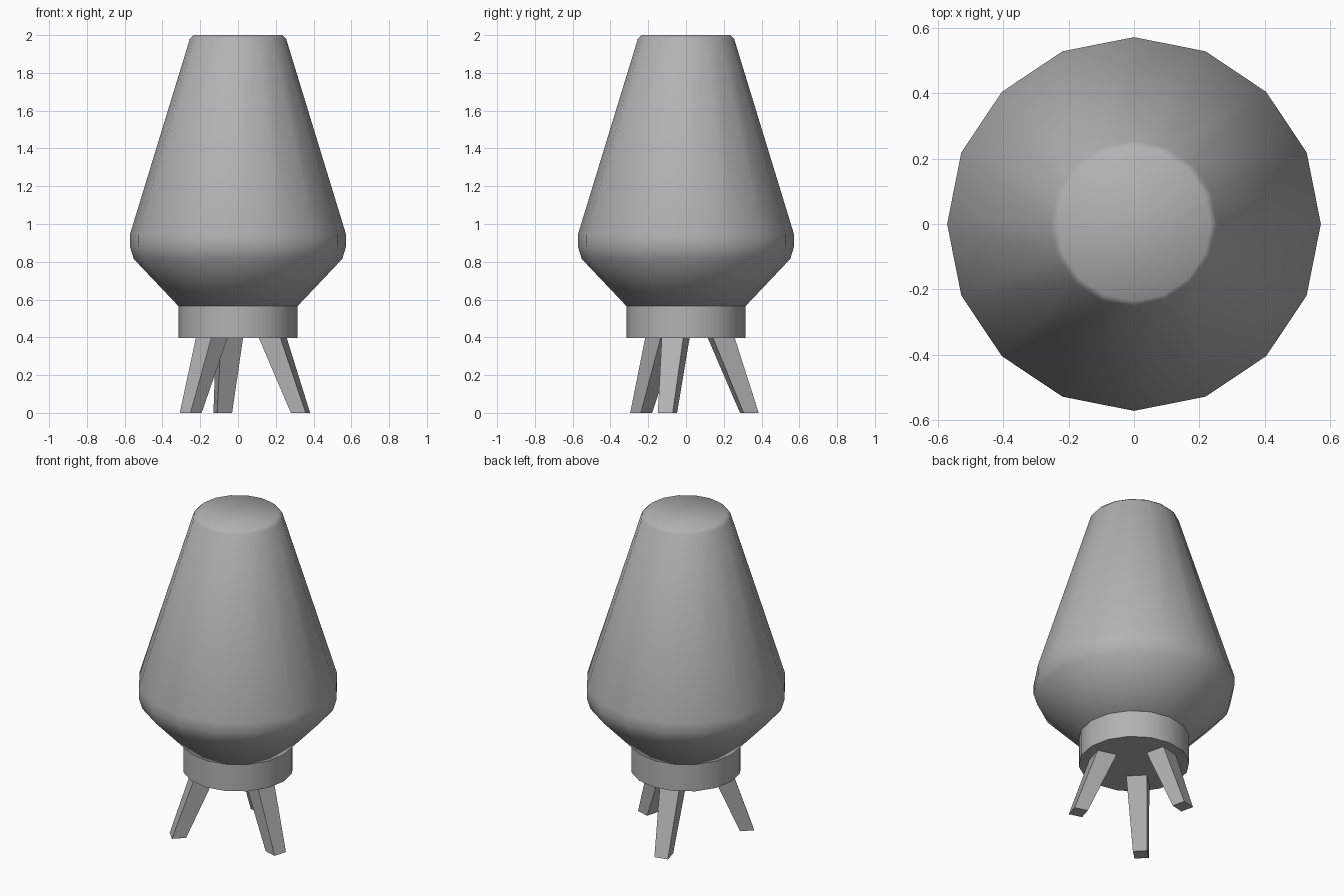
import bpy, bmesh, math
from math import cos, sin, radians

if "Cube" in bpy.data.objects:
    bpy.data.objects.remove(bpy.data.objects["Cube"])

SIDES = 16

grey = bpy.data.materials.new("dark_grey")
grey.diffuse_color = (0.45, 0.45, 0.45, 1.0)
grey.use_nodes = True
grey.node_tree.nodes["Principled BSDF"].inputs["Base Color"].default_value = grey.diffuse_color


def add_object(name, bm):
    bmesh.ops.recalc_face_normals(bm, faces=bm.faces[:])
    mesh = bpy.data.meshes.new(name)
    bm.to_mesh(mesh)
    bm.free()
    mesh.materials.append(grey)
    ob = bpy.data.objects.new(name, mesh)
    bpy.context.collection.objects.link(ob)
    return ob


def smooth(ob, angle):
    bpy.ops.object.select_all(action='DESELECT')
    ob.select_set(True)
    bpy.context.view_layer.objects.active = ob
    bpy.ops.object.shade_smooth_by_angle(angle=radians(angle))


def loft(name, rings):
    """Closed solid skinned through rings of points."""
    bm = bmesh.new()
    loops = [[bm.verts.new(p) for p in ring] for ring in rings]
    n = len(loops[0])
    for a, b in zip(loops, loops[1:]):
        for i in range(n):
            j = (i + 1) % n
            bm.faces.new((a[i], a[j], b[j], b[i]))
    bm.faces.new(loops[0][::-1])
    bm.faces.new(loops[-1])
    return add_object(name, bm)


def circle(r, z):
    return [(r * cos(2 * math.pi * i / SIDES), r * sin(2 * math.pi * i / SIDES), z)
            for i in range(SIDES)]


def square(radius, half, z, angle):
    """Square turned to face outwards, its centre at the given radius."""
    c, s = cos(angle), sin(angle)
    pts = []
    for u, v in ((-1, -1), (1, -1), (1, 1), (-1, 1)):
        a, b = radius + u * half, v * half
        pts.append((a * c - b * s, a * s + b * c, z))
    return pts


# Tapered body with softened shoulder and top rim
profile = [(0.315, 0.565), (0.552, 0.815), (0.572, 0.88), (0.572, 0.945),
           (0.255, 1.98), (0.235, 2.0)]
body = loft("body", [circle(r, z) for r, z in profile])
smooth(body, 60)

# Collar under the body
collar = loft("collar", [circle(0.315, 0.397), circle(0.315, 0.567)])
smooth(collar, 40)

# Three splayed, tapered legs
for k in range(3):
    ang = radians(-16.5 + 120 * k)
    loft(f"leg_{k + 1}", [square(0.345, 0.041, 0.0, ang),
                          square(0.187, 0.06, 0.41, ang)])
